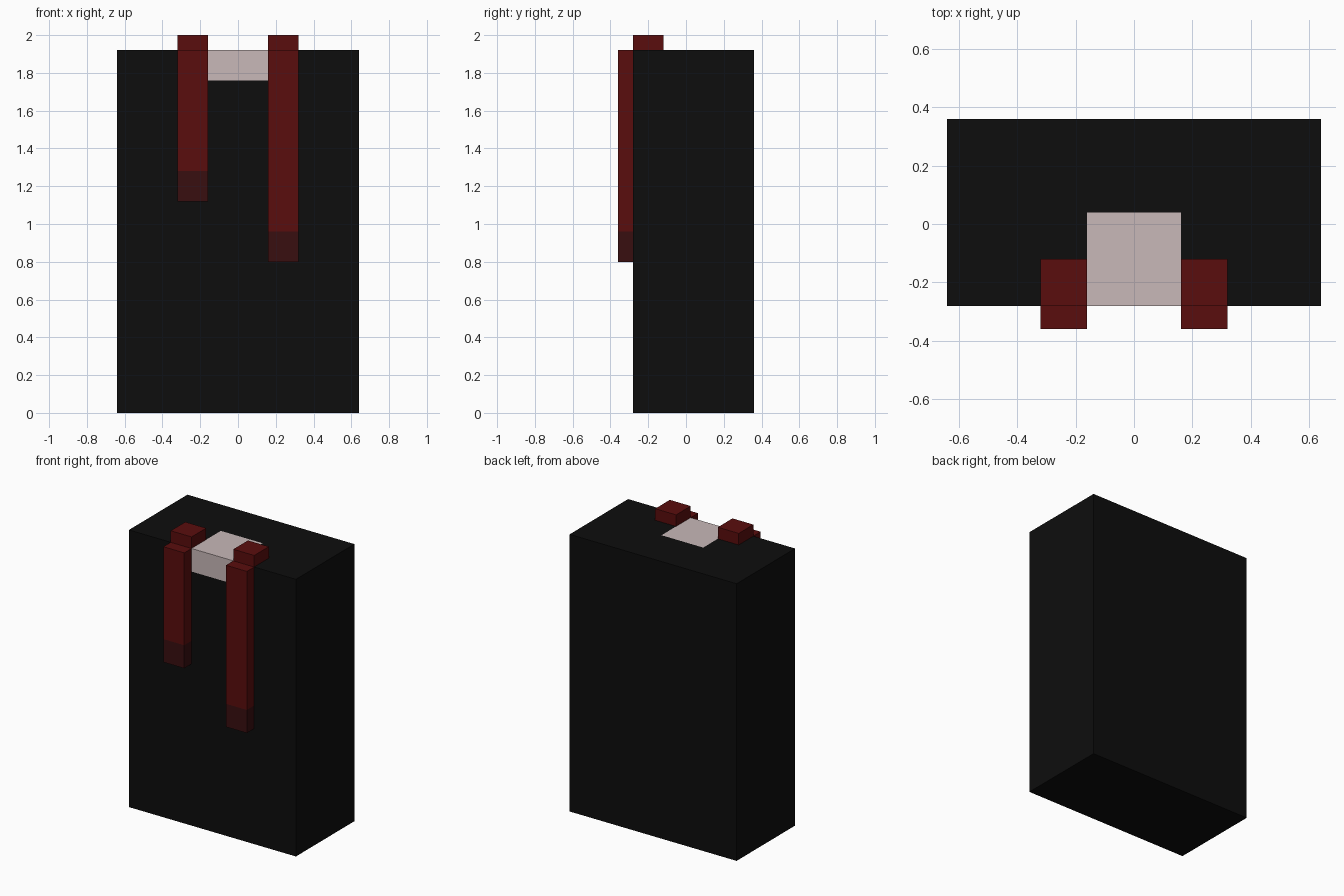
import bpy, bmesh
from mathutils import Vector

if "Cube" in bpy.data.objects:
    bpy.data.objects.remove(bpy.data.objects["Cube"])


def material(name, rgb):
    m = bpy.data.materials.new(name)
    m.diffuse_color = (*rgb, 1)
    m.use_nodes = True
    m.node_tree.nodes["Principled BSDF"].inputs["Base Color"].default_value = m.diffuse_color
    return m


BLACK = material("black fabric", (0.004, 0.004, 0.004))
PALE = material("pale skin", (0.578, 0.479, 0.479))
RED = material("dark red cord", (0.102, 0.004, 0.004))
TIP = material("dark cord tip", (0.040, 0.0045, 0.005))


def box(name, lo, hi, mats, cuts=(), rule=None):
    """Box from corner to corner, sliced by (axis, position) planes and coloured by rule."""
    lo, hi = Vector(lo), Vector(hi)
    bm = bmesh.new()
    bmesh.ops.create_cube(bm, size=1)
    for v in bm.verts:
        v.co = (lo + hi) / 2 + v.co * (hi - lo)
    for axis, pos in cuts:
        point, normal = Vector(), Vector()
        point[axis], normal[axis] = pos, 1
        bmesh.ops.bisect_plane(bm, geom=bm.verts[:] + bm.edges[:] + bm.faces[:],
                               plane_co=point, plane_no=normal)
    if rule:
        bm.normal_update()
        for f in bm.faces:
            f.material_index = int(rule(f.calc_center_median(), f.normal))
    mesh = bpy.data.meshes.new(name)
    bm.to_mesh(mesh)
    bm.free()
    for m in mats:
        mesh.materials.append(m)
    obj = bpy.data.objects.new(name, mesh)
    bpy.context.collection.objects.link(obj)
    return obj


# Torso with the pale neck opening cut into its top and front faces
def is_neck(c, n):
    on_top = n.z > 0.5 and c.y < 0.04
    on_front = n.y < -0.5 and c.z > 1.76
    return abs(c.x) < 0.16 and (on_top or on_front)


box("torso", (-0.64, -0.28, 0), (0.64, 0.36, 1.92), [BLACK, PALE],
    [(0, -0.16), (0, 0.16), (1, 0.04), (2, 1.76)], is_neck)

# Hood cords: hanging strip with dark tip, and the loop over the shoulder
for side, x, bottom in (("left", -0.32, 1.12), ("right", 0.16, 0.80)):
    tip_top = bottom + 0.16
    box(side + "_cord", (x, -0.36, bottom), (x + 0.16, -0.28, 1.92), [RED, TIP],
        [(2, tip_top)], lambda c, n: c.z < tip_top)
    box(side + "_cord_top", (x, -0.28, 1.92), (x + 0.16, -0.12, 2.0), [RED])
